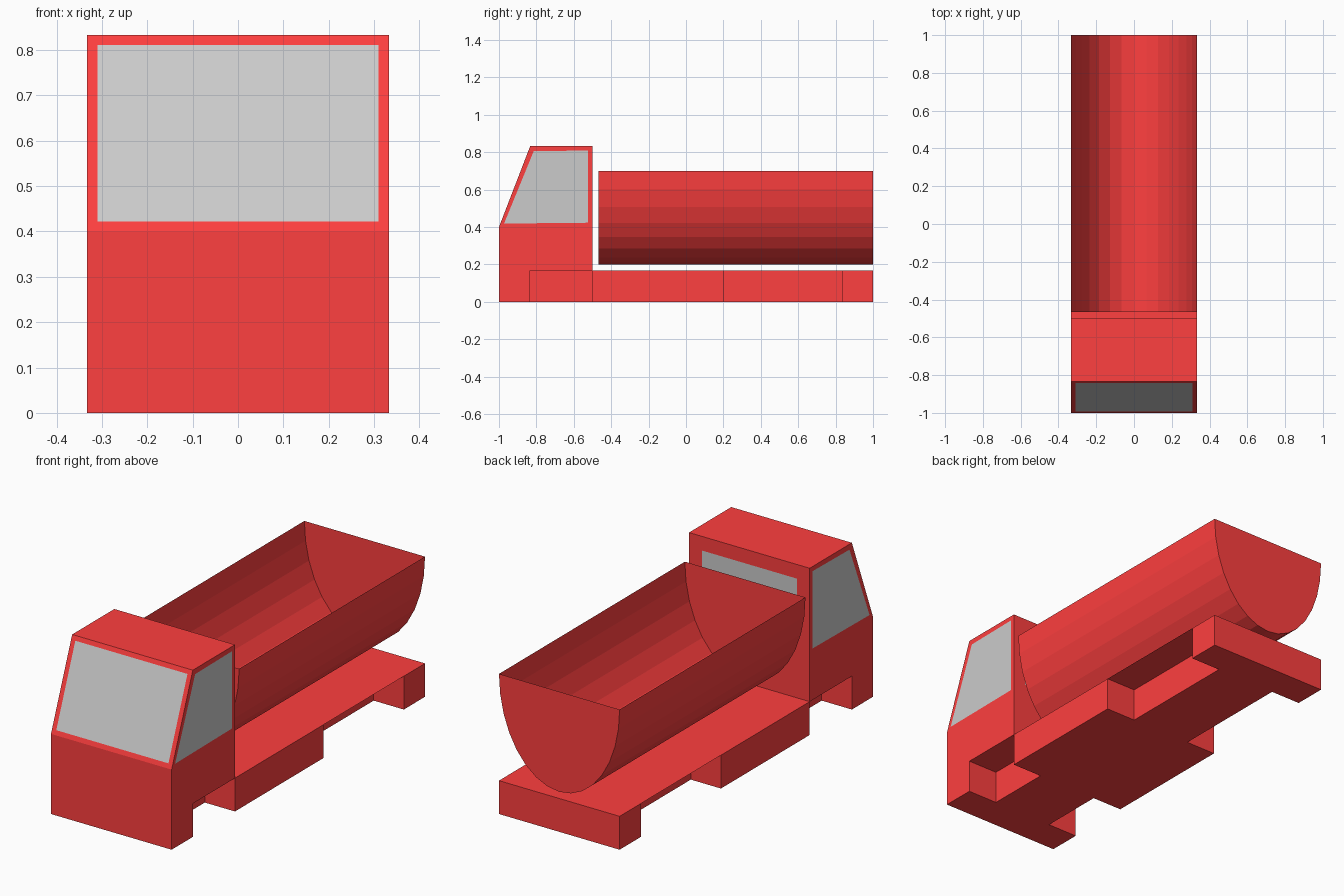
import bpy, bmesh
from math import sin, cos, pi
from mathutils import Vector

if "Cube" in bpy.data.objects:
    bpy.data.objects.remove(bpy.data.objects["Cube"])

W, H, N = 1 / 3, 1 / 6, 1 / 6      # half width, chassis height, half width at wheel notches


def material(name, rgb):
    m = bpy.data.materials.new(name)
    m.diffuse_color = (*rgb, 1)
    m.use_nodes = True
    m.node_tree.nodes["Principled BSDF"].inputs["Base Color"].default_value = m.diffuse_color
    return m


RED = material("red_paint", (1.0, 0.05, 0.05))
GREY = material("window_grey", (0.8, 0.8, 0.8))


def prism(points, offset, start_cap=True, end_cap=True):
    """Sweep a closed outline along an offset, with optional caps."""
    bm = bmesh.new()
    a = [bm.verts.new(p) for p in points]
    b = [bm.verts.new(Vector(p) + Vector(offset)) for p in points]
    for i in range(len(a)):
        j = (i + 1) % len(a)
        bm.faces.new((a[i], a[j], b[j], b[i]))
    if start_cap:
        bm.faces.new(a[::-1])
    if end_cap:
        bm.faces.new(b)
    bmesh.ops.recalc_face_normals(bm, faces=bm.faces)
    return bm


def finish(bm, name):
    me = bpy.data.meshes.new(name)
    bm.to_mesh(me)
    bm.free()
    me.materials.append(RED)
    me.materials.append(GREY)
    ob = bpy.data.objects.new(name, me)
    bpy.context.collection.objects.link(ob)
    return ob


# Cab: side profile swept across, then windows inset in the upper faces
profile = [(-1, H), (-1, 0.4), (-0.833, 0.833), (-0.5, 0.833), (-0.5, H)]
cab = prism([(-W, y, z) for y, z in profile], (2 * W, 0, 0))
bmesh.ops.bisect_plane(cab, geom=cab.verts[:] + cab.edges[:] + cab.faces[:],
                       plane_co=(0, 0, 0.4), plane_no=(0, 0, 1), dist=1e-4)
for f in cab.faces[:]:
    c = f.calc_center_median()
    if 0.45 < c.z < 0.8:
        rear = f.normal.y > 0.9
        bmesh.ops.inset_individual(cab, faces=[f], thickness=0.1 if rear else 0.033)
        f.material_index = 1
finish(cab, "cab")

# Chassis: plan outline with wheel notches, swept up and left open on top
half = [(W, -1), (W, -0.833), (N, -0.833), (N, -0.5), (W, -0.5),
        (W, 0.2), (N, 0.2), (N, 0.833), (W, 0.833), (W, 1)]
outline = half + [(-x, y) for x, y in reversed(half)]
finish(prism([(x, y, 0) for x, y in outline], (0, 0, H), end_cap=False), "chassis")

# Flat deck covering the chassis and its rear notches
deck = bmesh.new()
deck.faces.new([deck.verts.new((x, y, H)) for x, y in
                ((-W, -0.5), (W, -0.5), (W, 1), (-W, 1))])
finish(deck, "deck")

# Open-topped tub: half ellipse of 16 sides with closed ends
arc = [(W * cos(pi * i / 16), 0.7 - 0.5 * sin(pi * i / 16)) for i in range(17)]
tub = prism([(x, -0.467, z) for x, z in arc], (0, 1.467, 0))
lid = [f for f in tub.faces if f.normal.z > 0.99]
bmesh.ops.delete(tub, geom=lid, context='FACES_ONLY')
finish(tub, "tipper_tub")
